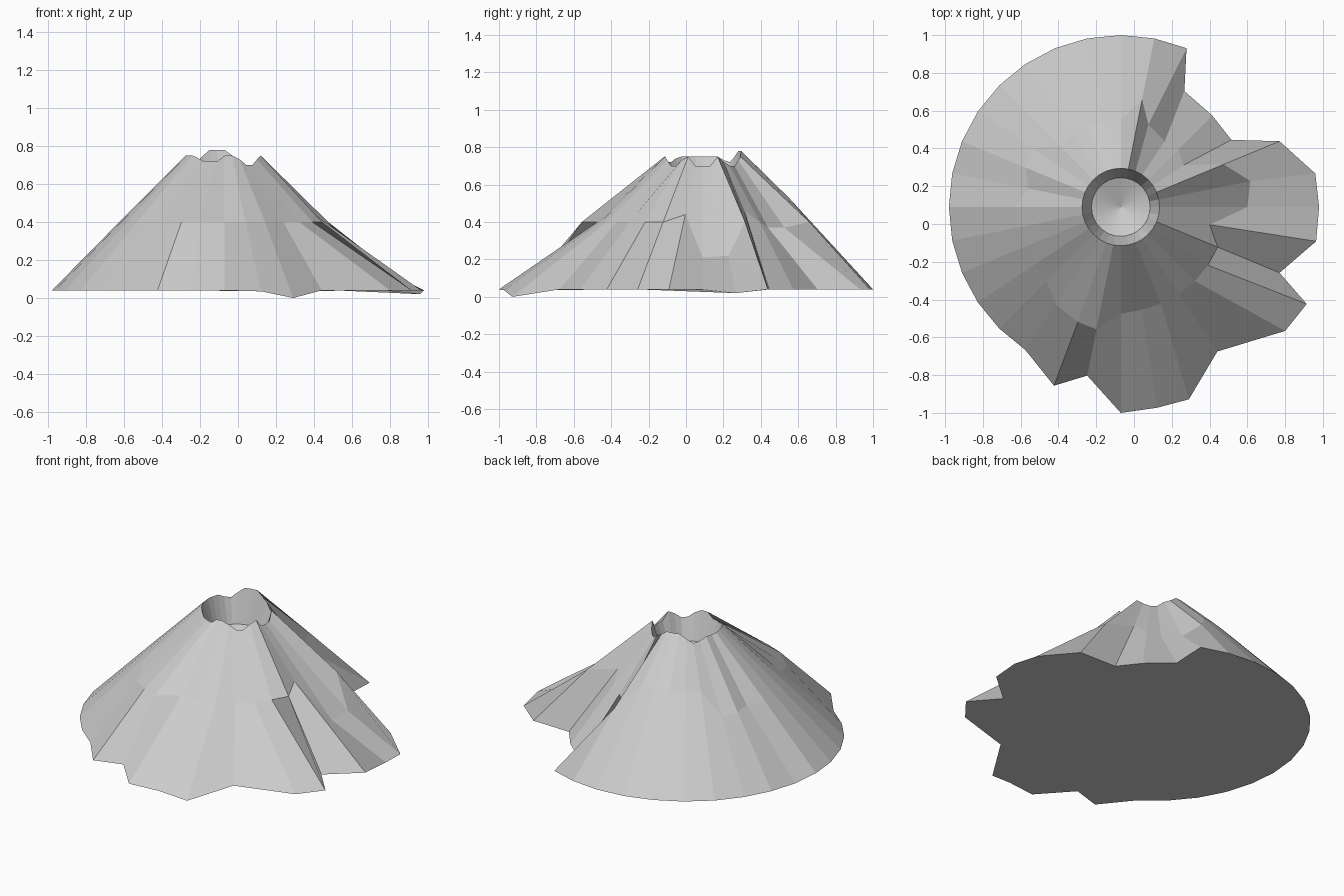
import bpy, bmesh
from math import sin, cos, radians

N = 32
CX, CY = -0.07, 0.09

# Base ring: default radius and height, with lava tongues and gullies as (radius, z, angle offset)
base = {k: (0.91, 0.04, 0) for k in range(N)}
base.update({
    0: (1.05, 0.04, 0), 1: (1.045, 0.02, -1.5), 3: (0.685, 0.04, -2.5),
    4: (0.685, 0.04, 0), 5: (0.70, 0.04, 5), 22: (1.01, 0.04, 2),
    24: (1.09, 0.04, 0), 25: (1.08, 0.035, -1), 26: (1.08, 0.0, -3),
    27: (0.92, 0.04, 0), 28: (1.09, 0.04, 8), 29: (1.11, 0.04, 6.2),
    31: (1.05, 0.04, 1.3)})

# Mid-slope ring
mid = {k: (0.555, 0.40, 0) for k in range(N)}
mid.update({
    0: (0.67, 0.21, 0), 1: (0.70, 0.22, 0), 2: (0.59, 0.40, 0),
    3: (0.40, 0.46, 0), 4: (0.43, 0.40, 0), 5: (0.42, 0.37, 0),
    6: (0.46, 0.37, 4), 7: (0.58, 0.40, 0), 14: (0.545, 0.40, 0),
    15: (0.50, 0.40, 0), 21: (0.62, 0.38, 0), 22: (0.65, 0.40, 2),
    23: (0.66, 0.40, 0), 24: (0.565, 0.40, 0), 31: (0.48, 0.44, 0)})
for k in range(8, 13):
    mid[k] = (0.46, 0.53, 0)

# Jagged crater rim heights
rim_z = [.70, .70, .75, .72, .70, .70, .73, .75, .78, .78, .78, .75, .72, .73, .75, .75,
         .75, .75, .75, .75, .74, .72, .72, .72, .75, .75, .73, .70, .70, .73, .75, .70]
rim = {k: (0.205, z, 0) for k, z in enumerate(rim_z)}
floor_ring = {k: (0.155, 0.57, 0) for k in range(N)}

bm = bmesh.new()


def ring(table):
    verts = []
    for k in range(N):
        r, z, off = table[k]
        a = radians(k * 360 / N + off)
        verts.append(bm.verts.new((CX + r * cos(a), CY + r * sin(a), z)))
    return verts


# Slopes and crater wall
rings = [ring(t) for t in (base, mid, rim, floor_ring)]
for lo, hi in zip(rings, rings[1:]):
    for k in range(N):
        j = (k + 1) % N
        bm.faces.new((lo[k], lo[j], hi[j], hi[k]))

# Crater floor and underside
pit = bm.verts.new((CX, CY, 0.51))
for k in range(N):
    bm.faces.new((rings[3][k], rings[3][(k + 1) % N], pit))
bm.faces.new(list(reversed(rings[0])))

mesh = bpy.data.meshes.new("volcano")
bm.to_mesh(mesh)
bm.free()
bpy.context.collection.objects.link(bpy.data.objects.new("volcano", mesh))
